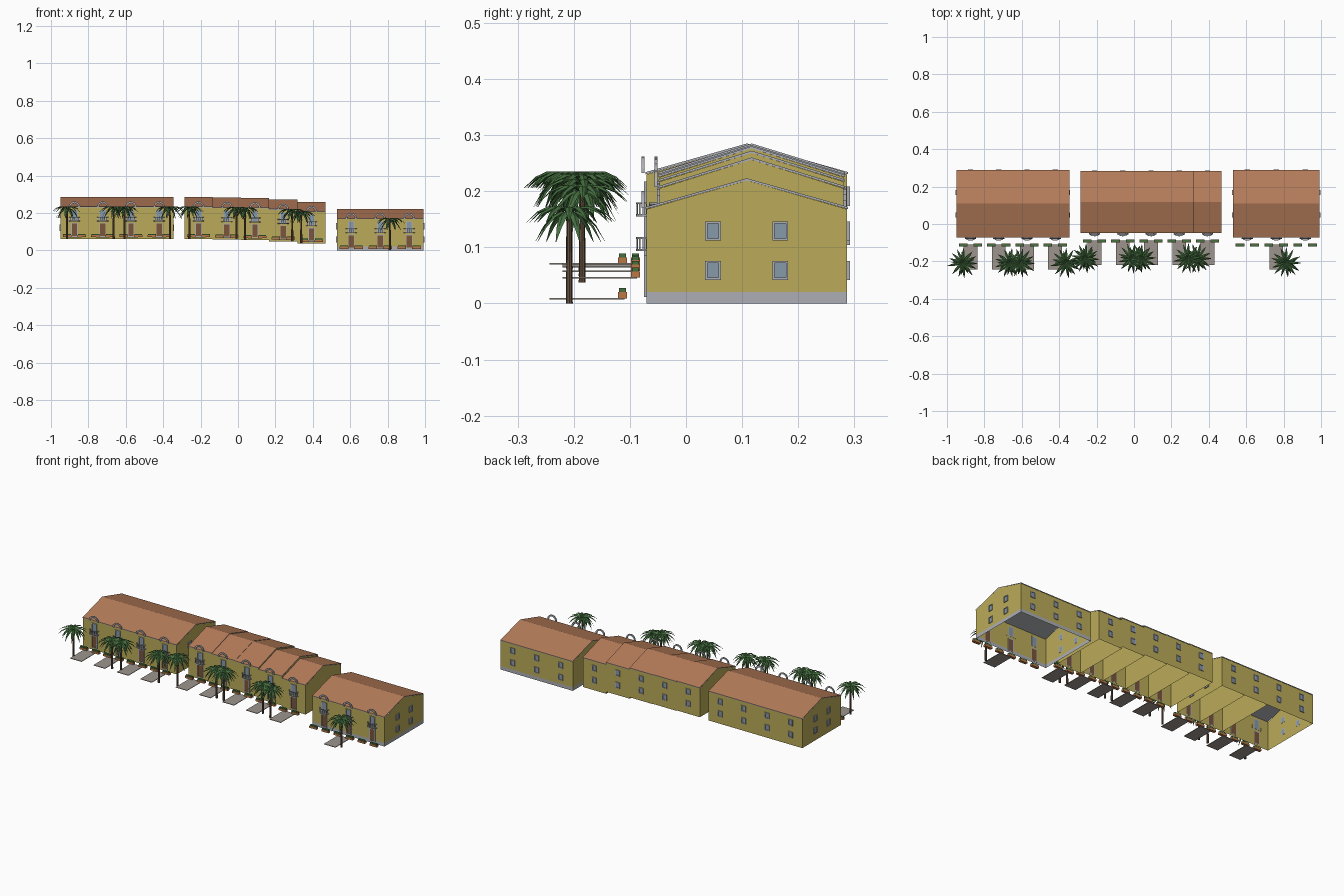
import bpy, bmesh, math, random
from mathutils import Vector

if "Cube" in bpy.data.objects:
    bpy.data.objects.remove(bpy.data.objects["Cube"])
random.seed(4)

COL = {"wall": (0.50, 0.41, 0.10), "roof": (0.46, 0.20, 0.10), "trim": (0.42, 0.43, 0.46),
       "glass": (0.24, 0.32, 0.40), "door": (0.20, 0.09, 0.04), "pot": (0.50, 0.19, 0.06),
       "leaf": (0.06, 0.16, 0.05), "bark": (0.13, 0.08, 0.05), "paving": (0.34, 0.30, 0.27)}
MATS = {}
for k, c in COL.items():
    MATS[k] = bpy.data.materials.new(k)
    MATS[k].diffuse_color = (*c, 1)


def finish(name, bm, *mats, normals=True):
    if normals:
        bmesh.ops.recalc_face_normals(bm, faces=bm.faces[:])
    me = bpy.data.meshes.new(name)
    bm.to_mesh(me)
    bm.free()
    for m in mats:
        me.materials.append(MATS[m])
    ob = bpy.data.objects.new(name, me)
    bpy.context.collection.objects.link(ob)
    return ob


def box(bm, p, n, a, b, c):
    """Box spanning a (along the wall), b (outward along n) and c (up) from p."""
    n = Vector((n[0], n[1], 0))
    t = Vector((-n.y, n.x, 0))
    v = [bm.verts.new(Vector(p) + t * i + n * j + Vector((0, 0, k)))
         for i in a for j in b for k in c]
    for f in ((0, 1, 3, 2), (4, 6, 7, 5), (0, 4, 5, 1), (2, 3, 7, 6), (0, 2, 6, 4), (1, 5, 7, 3)):
        bm.faces.new([v[i] for i in f])


def prism(bm, pts, off):
    """Extrude a closed polygon by the vector off."""
    a = [bm.verts.new(p) for p in pts]
    b = [bm.verts.new(Vector(p) + Vector(off)) for p in pts]
    bm.faces.new(a)
    bm.faces.new(b[::-1])
    for i in range(len(a)):
        j = (i + 1) % len(a)
        bm.faces.new((a[i], a[j], b[j], b[i]))


def window(fr, gl, p, n, w=0.028, h=0.034, f=0.004):
    """Framed opening centred on p, facing n."""
    w, h = w / 2, h / 2
    for s in (-1, 1):
        box(fr, p, n, sorted((s * w, s * (w - f))), (-.001, .005), (-h, h))
        box(fr, p, n, (-w, w), (-.001, .005), sorted((s * h, s * (h - f))))
    box(gl, p, n, (f - w, w - f), (-.001, .0015), (f - h, h - f))


EAVE, RIDGE = 0.168, 0.219


def house(name, x0, x1, y0, y1, z, plinth=0.0):
    """Open-bottomed shell with gables, plus a pitched roof slab."""
    bm = bmesh.new()
    ym = (y0 + y1) / 2
    lv = [0, plinth, EAVE] if plinth else [0, EAVE]
    ring = [[bm.verts.new((x, y, z + h)) for x, y in ((x0, y0), (x1, y0), (x1, y1), (x0, y1))] for h in lv]
    for k in range(len(lv) - 1):
        for i in range(4):
            j = (i + 1) % 4
            f = bm.faces.new((ring[k][i], ring[k][j], ring[k + 1][j], ring[k + 1][i]))
            f.material_index = 1 if plinth and k == 0 else 0
    top = ring[-1]
    for i, j, x in ((1, 2, x1), (3, 0, x0)):
        bm.faces.new((top[i], top[j], bm.verts.new((x, ym, z + RIDGE))))
    finish(name + "_walls", bm, "wall", "trim")
    bm = bmesh.new()
    o, t = 0.002, 0.004
    prof = [(y0 - o, EAVE), (ym, RIDGE), (y1 + o, EAVE), (y1 + o, EAVE + t), (ym, RIDGE + t), (y0 - o, EAVE + t)]
    prism(bm, [(x0, y, z + h) for y, h in prof], (x1 - x0, 0, 0))
    bmesh.ops.recalc_face_normals(bm, faces=bm.faces[:])
    for f in bm.faces:
        f.material_index = 0 if f.normal.z > 0.5 else 1
    finish(name + "_roof", bm, "roof", "trim")


def unit(name, x, y0, y1, z, path=True):
    """Everything repeated on each dwelling's front and back."""
    F = (0, -1)
    fr, gl, dr = bmesh.new(), bmesh.new(), bmesh.new()
    # front door with frame, balcony window above, two rear windows
    window(fr, dr, (x, y0, z + 0.048), F, 0.036, 0.074)
    window(fr, gl, (x, y0, z + 0.126), F, 0.034, 0.058)
    for h in (0.059, 0.129):
        window(fr, gl, (x, y1, z + h), (0, 1))
    # arched pediment standing over the eave
    n, base = 10, z + EAVE + 0.002
    ang = [math.pi * i / n for i in range(n + 1)]
    arc = [(x + r * math.cos(a), y0 - 0.004, base + r * math.sin(a))
           for r, seq in ((0.030, ang), (0.021, ang[::-1])) for a in seq]
    prism(fr, arc, (0, -0.005, 0))
    finish(name + "_frames", fr, "trim")
    finish(name + "_panes", gl, "glass")
    finish(name + "_door", dr, "door")
    # half-round balcony
    bm = bmesh.new()
    half = [Vector((x + 0.030 * math.cos(a), y0 - 0.019 * math.sin(a), 0))
            for a in [math.pi * i / 8 for i in range(9)]]
    prism(bm, [p + Vector((0, 0, z + 0.093)) for p in half], (0, 0, 0.004))
    inner = [Vector((x + (p.x - x) * 0.87, y0 + (p.y - y0) * 0.83, 0)) for p in half]
    prism(bm, [p + Vector((0, 0, z + 0.115)) for p in half + inner[::-1]], (0, 0, 0.003))
    for p in half:
        q = (x + (p.x - x) * 0.94, y0 + (p.y - y0) * 0.92, z)
        box(bm, q, F, (-.001, .001), (-.001, .001), (0.096, 0.116))
    finish(name + "_balcony", bm, "trim")
    # planters either side of the door
    pot, leaf = bmesh.new(), bmesh.new()
    for s in (-0.039, 0.039):
        p = (x + s, y0 - 0.043, z)
        box(pot, p, F, (-.023, .023), (-.008, .008), (0.009, 0.020))
        box(leaf, p, F, (-.021, .021), (-.006, .006), (0.020, 0.027))
    finish(name + "_planters", pot, "pot")
    finish(name + "_planter_greens", leaf, "leaf")
    if path:
        bm = bmesh.new()
        box(bm, (x, y0 - 0.04, z), F, (-.037, .037), (0, 0.133), (0.007, 0.010))
        finish(name + "_path", bm, "paving")


def palm(name, x, y, z, h=0.160):
    bm = bmesh.new()
    rings = []
    for k in range(6):
        t = k / 5
        r = 0.0062 - 0.0022 * t
        rings.append([bm.verts.new((x + r * math.cos(a), y + r * math.sin(a), z + h * t))
                      for a in [math.tau * i / 8 for i in range(8)]])
    for a, b in zip(rings, rings[1:]):
        for i in range(8):
            bm.faces.new((a[i], a[i - 1], b[i - 1], b[i]))
    bm.faces.new(rings[0])
    bm.faces.new(rings[-1])
    finish(name + "_trunk", bm, "bark")
    # drooping folded fronds in two tiers
    bm = bmesh.new()
    for tier, (cnt, reach, rise, drop) in enumerate(((13, 0.084, 0.062, 0.080), (9, 0.066, 0.030, 0.082))):
        for i in range(cnt):
            a = math.tau * (i + 0.4 * tier) / cnt + random.uniform(-0.1, 0.1)
            d, s = Vector((math.cos(a), math.sin(a), 0)), Vector((-math.sin(a), math.cos(a), 0))
            R = reach * random.uniform(0.9, 1.0)
            rows = []
            for t, w in ((0, .0015), (.25, .006), (.5, .0075), (.75, .005), (1, .0006)):
                c = Vector((x, y, z + h)) + d * R * t + Vector((0, 0, rise * t - drop * t * t + 0.002))
                rows.append([bm.verts.new(c + s * (w * k) - Vector((0, 0, abs(k) * w * 0.5))) for k in (-1, 0, 1)])
            for p, q in zip(rows, rows[1:]):
                for k in (0, 1):
                    bm.faces.new((p[k], q[k], q[k + 1], p[k + 1]))
    finish(name + "_fronds", bm, "leaf", normals=False)


def gable_windows(name, x0, x1, z):
    fr, gl = bmesh.new(), bmesh.new()
    for x, n in ((x0, (-1, 0)), (x1, (1, 0))):
        for y in (0.048, 0.168):
            for h in (0.059, 0.129):
                window(fr, gl, (x, y, z + h), n)
    finish(name + "_gable_frames", fr, "trim")
    finish(name + "_gable_panes", gl, "glass")


# left terrace: one double house and two singles
ZL, Y0, Y1 = 0.062, -0.070, 0.287
for i, (a, b) in enumerate(((-0.950, -0.648), (-0.648, -0.497), (-0.497, -0.346))):
    house(f"left_house_{i}", a, b, Y0, Y1, ZL)
for i in range(4):
    unit(f"left_unit_{i}", -0.8745 + 0.151 * i, Y0, Y1, ZL)
gable_windows("left", -0.950, -0.346, ZL)

# middle terrace stepping down the slope
MZ = (0.062, 0.059, 0.057, 0.049, 0.037)
for i, z in enumerate(MZ):
    a = -0.286 + 0.1508 * i
    house(f"middle_house_{i}", a, a + 0.1508, -0.047, 0.281, z)
    unit(f"middle_unit_{i}", a + 0.0754, -0.047, 0.281, z)

# right block: one wide house with three doors
house("right_house", 0.528, 0.993, Y0, Y1, 0, 0.02)
for i in range(3):
    unit(f"right_unit_{i}", 0.6055 + 0.155 * i, Y0, Y1, 0, path=(i == 1))
gable_windows("right", 0.528, 0.993, 0)

# palms along the front
for i, (x, y, z) in enumerate(((-0.914, -0.208, ZL), (-0.665, -0.208, ZL), (-0.607, -0.208, ZL),
                               (-0.364, -0.208, ZL), (-0.260, -0.185, MZ[0]), (-0.008, -0.185, MZ[1]),
                               (0.038, -0.185, MZ[2]), (0.290, -0.185, MZ[3]), (0.338, -0.185, MZ[4]),
                               (0.812, -0.208, 0))):
    palm(f"palm_{i}", x, y, z)

for m in bpy.data.materials:
    if m.users and not m.is_grease_pencil:
        m.use_nodes = True
        m.node_tree.nodes["Principled BSDF"].inputs["Base Color"].default_value = m.diffuse_color
